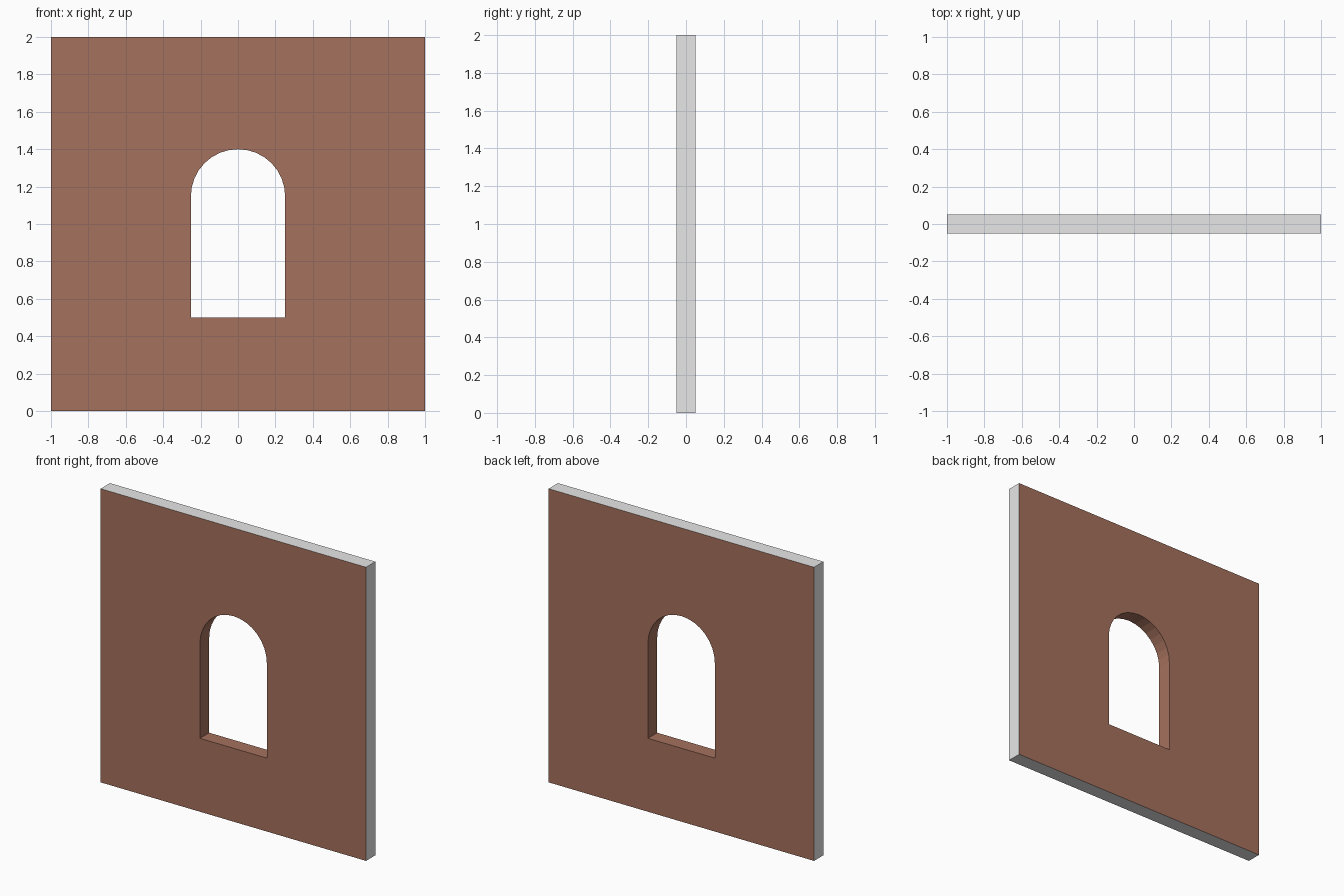
import bpy, bmesh, math

if "Cube" in bpy.data.objects:
    bpy.data.objects.remove(bpy.data.objects["Cube"])

WIDTH, HEIGHT, THICK = 2.0, 2.0, 0.1
R, SILL, SPRING, SEGS = 0.252, 0.5, 1.148, 16


def material(name, rgb):
    m = bpy.data.materials.new(name)
    m.diffuse_color = (*rgb, 1)
    m.use_nodes = True
    m.node_tree.nodes["Principled BSDF"].inputs["Base Color"].default_value = m.diffuse_color
    return m


def loop(bm, pts):
    vs = [bm.verts.new((x, -THICK / 2, z)) for x, z in pts]
    return [bm.edges.new((a, b)) for a, b in zip(vs, vs[1:] + vs[:1])]


bm = bmesh.new()
w = WIDTH / 2
# outer rectangle and arched window opening
edges = loop(bm, [(-w, 0), (w, 0), (w, HEIGHT), (-w, HEIGHT)])
arch = [(R * math.cos(math.pi * i / SEGS), SPRING + R * math.sin(math.pi * i / SEGS))
        for i in range(SEGS + 1)]
edges += loop(bm, [(-R, SILL), (R, SILL)] + arch)
bmesh.ops.triangle_fill(bm, edges=edges, use_beauty=True, normal=(0, -1, 0))

# thickness
ext = bmesh.ops.extrude_face_region(bm, geom=bm.faces[:], use_keep_orig=True)
bmesh.ops.translate(bm, vec=(0, THICK, 0),
                    verts=[g for g in ext["geom"] if isinstance(g, bmesh.types.BMVert)])
bmesh.ops.recalc_face_normals(bm, faces=bm.faces[:])

# outer rim is grey, everything else brown
for f in bm.faces:
    c = f.calc_center_median()
    rim = abs(c.x) > w - 1e-4 or c.z < 1e-4 or c.z > HEIGHT - 1e-4
    f.material_index = 1 if rim else 0

mesh = bpy.data.meshes.new("wall_with_arched_window")
bm.to_mesh(mesh)
bm.free()
mesh.materials.append(material("brown_brick", (0.375, 0.165, 0.11)))
mesh.materials.append(material("light_grey", (0.8, 0.8, 0.8)))
wall = bpy.data.objects.new("wall_with_arched_window", mesh)
bpy.context.collection.objects.link(wall)
